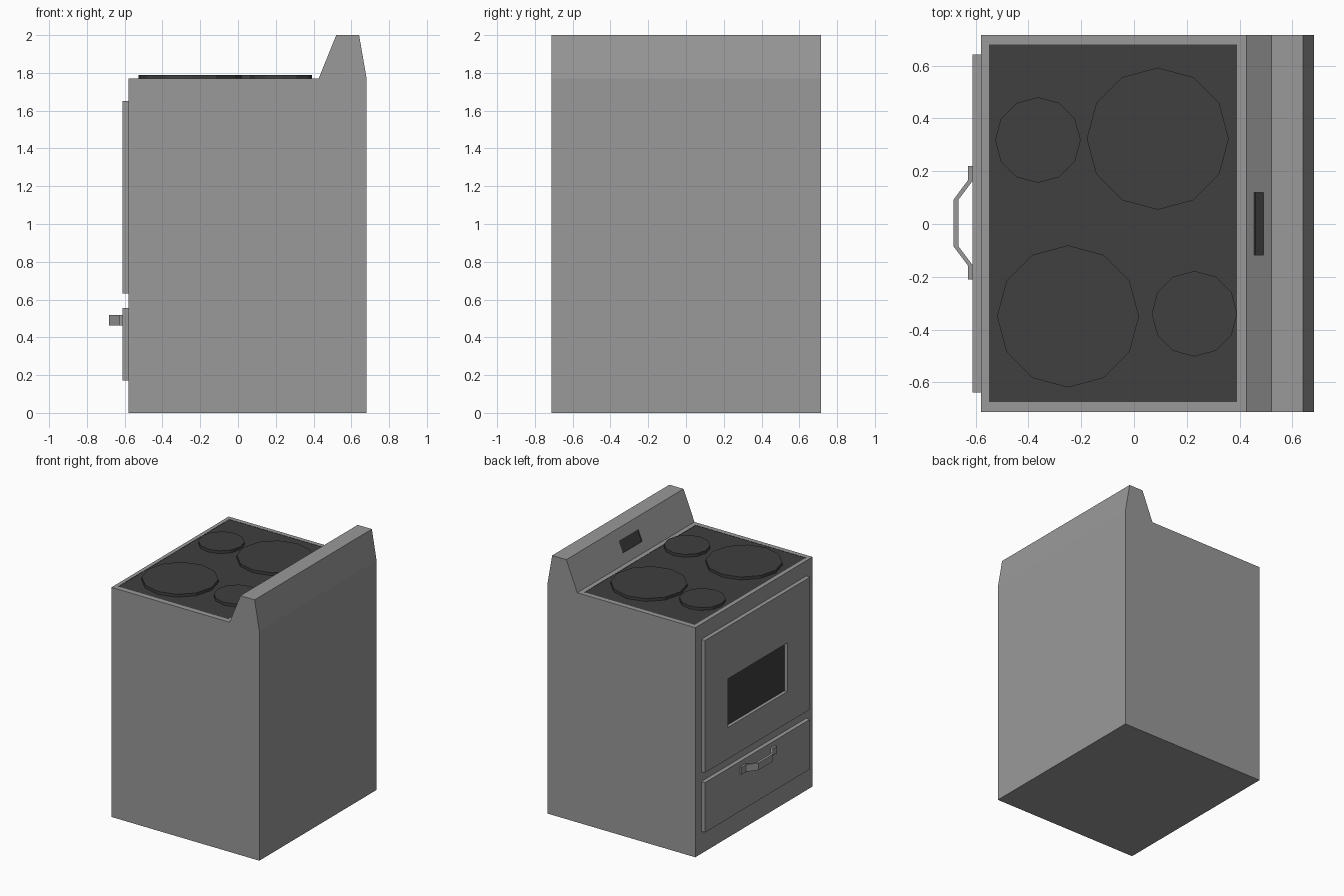
import bpy, bmesh, math
from mathutils import Vector

if "Cube" in bpy.data.objects:
    bpy.data.objects.remove(bpy.data.objects["Cube"])

grey = bpy.data.materials.new("enamel_grey")
grey.diffuse_color = (0.32, 0.32, 0.32, 1)
grey.use_nodes = True
grey.node_tree.nodes["Principled BSDF"].inputs["Base Color"].default_value = grey.diffuse_color
dark = bpy.data.materials.new("dark_glass")
dark.diffuse_color = (0.05, 0.05, 0.05, 1)
dark.use_nodes = True
dark.node_tree.nodes["Principled BSDF"].inputs["Base Color"].default_value = dark.diffuse_color


def prism(name, pts, lo, hi, axis, is_dark=False):
    """Extrude a 2D profile: (x, z) along y, or (x, y) along z."""
    place = (lambda a, b, t: (a, t, b)) if axis == 'y' else (lambda a, b, t: (a, b, t))
    bm = bmesh.new()
    face = bm.faces.new([bm.verts.new(place(a, b, lo)) for a, b in pts])
    ext = bmesh.ops.extrude_face_region(bm, geom=[face])
    verts = [g for g in ext["geom"] if isinstance(g, bmesh.types.BMVert)]
    bmesh.ops.translate(bm, verts=verts, vec=Vector(place(0, 0, hi - lo)))
    bmesh.ops.recalc_face_normals(bm, faces=bm.faces[:])
    for f in bm.faces:
        f.material_index = int(is_dark)
    mesh = bpy.data.meshes.new(name)
    bm.to_mesh(mesh)
    bm.free()
    mesh.materials.append(grey)
    mesh.materials.append(dark)
    obj = bpy.data.objects.new(name, mesh)
    bpy.context.collection.objects.link(obj)
    return obj


def box(name, x0, x1, y0, y1, z0, z1, is_dark=False):
    return prism(name, [(x0, z0), (x1, z0), (x1, z1), (x0, z1)], y0, y1, 'y', is_dark)


def cut(target, cutter):
    mod = target.modifiers.new(cutter.name, 'BOOLEAN')
    mod.operation = 'DIFFERENCE'
    mod.solver = 'EXACT'
    mod.object = cutter
    cutter.hide_render = True
    cutter.hide_set(True)
    cutter.display_type = 'WIRE'


# Body with raised control panel at the back
body = prism("body", [(-0.58, 0), (0.681, 0), (0.681, 1.77), (0.641, 2.0),
                      (0.52, 2.0), (0.427, 1.77), (-0.58, 1.77)], -0.713, 0.715, 'y')

# Shallow dark cooktop recess
cut(body, box("cooktop_cutter", -0.55, 0.39, -0.675, 0.68, 1.768, 1.85, True))

# Recessed display, square to the sloped panel
low, high = Vector((0.456, 1.84)), Vector((0.490, 1.925))
slope = (high - low).normalized()
inward = Vector((slope.y, -slope.x))
cut(body, prism("display_cutter", [low - inward * 0.05, high - inward * 0.05,
                                   high + inward * 0.005, low + inward * 0.005],
                -0.117, 0.12, 'y', True))

# Burners
for i, (x, y, r) in enumerate([(0.09, 0.323, 0.269), (-0.25, -0.35, 0.269),
                               (-0.364, 0.318, 0.162), (0.229, -0.34, 0.162)]):
    ring = [(x + r * math.cos(k * math.tau / 12), y + r * math.sin(k * math.tau / 12))
            for k in range(12)]
    prism(f"burner_{i + 1}", ring, 1.766, 1.79, 'z', True)

# Oven door with window
door = box("oven_door", -0.612, -0.58, -0.638, 0.642, 0.632, 1.652)
cut(door, box("window_cutter", -0.7, -0.5, -0.36, 0.36, 0.875, 1.25))
box("window_pane", -0.587, -0.575, -0.36, 0.36, 0.875, 1.25, True)

# Drawer
box("drawer", -0.612, -0.58, -0.638, 0.642, 0.172, 0.556)

# Drawer handle: outer edge, then inner edge back to the start
outer = [(-0.611, 0.215), (-0.628, 0.215), (-0.628, 0.163), (-0.684, 0.088)]
inner = [(-0.665, 0.088), (-0.611, 0.16)]


def mirrored(pts):
    return [(x, -y) for x, y in reversed(pts)]


handle = outer + mirrored(outer) + mirrored(inner) + inner
prism("drawer_handle", [(x, y + 0.004) for x, y in handle], 0.462, 0.517, 'z')
